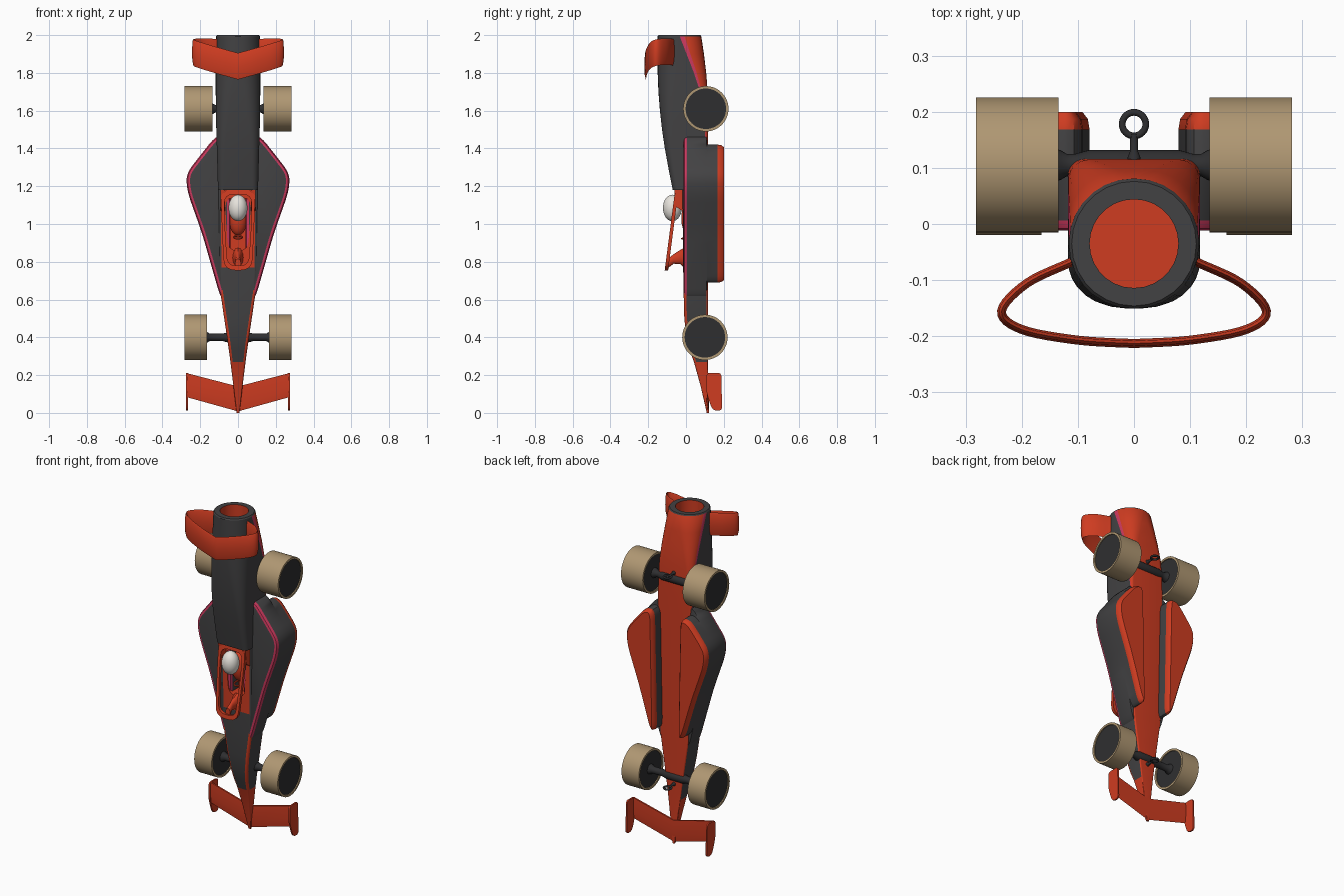
import bpy, bmesh
from math import sin, cos, pi, radians
from mathutils import Vector

if "Cube" in bpy.data.objects:
    bpy.data.objects.remove(bpy.data.objects["Cube"])


def material(name, rgb):
    m = bpy.data.materials.new(name)
    m.diffuse_color = (*rgb, 1)
    m.use_nodes = True
    m.node_tree.nodes["Principled BSDF"].inputs["Base Color"].default_value = m.diffuse_color
    return m


RED = material("red", (0.62, 0.045, 0.015))
GREY = material("charcoal", (0.055, 0.054, 0.056))
PINK = material("pink", (0.6, 0.04, 0.11))
TAN = material("tan", (0.43, 0.31, 0.17))
BLACK = material("black", (0.028, 0.028, 0.03))
WHITE = material("white", (0.8, 0.77, 0.72))
BODY = [GREY, RED, PINK]


def loft(name, loops, mats, pick=None, ring=False):
    """Skin equal-length loops; cap both ends, or join last to first."""
    bm = bmesh.new()
    rows = [[bm.verts.new(p) for p in lp] for lp in loops]
    n, k = len(loops[0]), len(loops)
    for j in range(k if ring else k - 1):
        for i in range(n):
            a, b = rows[j], rows[(j + 1) % k]
            f = bm.faces.new((a[i], a[(i + 1) % n], b[(i + 1) % n], b[i]))
            f.material_index = pick(i, j) if pick else 0
    if not ring:
        for row, j in ((rows[0], 0), (rows[-1], k - 2)):
            bm.faces.new(row).material_index = pick(-1, j) if pick else 0
    bmesh.ops.recalc_face_normals(bm, faces=bm.faces)
    me = bpy.data.meshes.new(name)
    bm.to_mesh(me)
    bm.free()
    for m in mats:
        me.materials.append(m)
    ob = bpy.data.objects.new(name, me)
    bpy.context.collection.objects.link(ob)
    return ob


def lathe(name, prof, at, axis, mat, ring=False, n=48):
    """Revolve (offset, radius) pairs round the x or y axis through 'at'."""
    loops = []
    for t, r in prof:
        c = [(r * cos(2 * pi * i / n), r * sin(2 * pi * i / n)) for i in range(n)]
        loops.append([Vector(at) + Vector((t, a, b) if axis == 'x' else (a, t, b)) for a, b in c])
    return loft(name, loops, [mat], ring=ring)


def rounded(pts, r, n=5):
    """Round every corner of a polygon."""
    out, pts = [], [Vector(p) for p in pts]
    for i, p in enumerate(pts):
        e = []
        for q in (pts[i - 1], pts[(i + 1) % len(pts)]):
            d = q - p
            e.append(p + d.normalized() * min(r, 0.45 * d.length))
        for s in range(n):
            t = s / (n - 1)
            out.append(e[0] * (1 - t) ** 2 + p * 2 * t * (1 - t) + e[1] * t * t)
    return out


def inset(poly, d):
    n = len(poly)
    area = sum(poly[i - 1].cross(poly[i]) for i in range(n))
    s = d if area > 0 else -d
    res = []
    for i in range(n):
        t = (poly[(i + 1) % n] - poly[i - 1]).normalized()
        res.append(poly[i] + Vector((-t.y, t.x)) * s)
    return res


# Main body: rounded-rectangle sections turning into a round tail
M = 8


def section(z, w, y0, y1, rt, rb):
    out = []
    for k, (sx, r) in enumerate(((1, rt), (1, rb), (-1, rb), (-1, rt))):
        cy = y0 + r if k in (0, 3) else y1 - r
        for i in range(M):
            a = (k - 1 + i / (M - 1)) * pi / 2
            out.append((sx * (w - r) + r * cos(a), cy + r * sin(a), z))
    return out


secs = [(0, .008, .11, .122, .003, .003), (.14, .024, .078, .118, .008, .004),
        (.27, .04, .042, .116, .012, .005), (.33, .048, .02, .116, .013, .006),
        (.4, .058, .002, .116, .014, .006), (.5, .073, -.009, .116, .014, .008),
        (.65, .095, -.013, .116, .014, .008), (.77, .1, -.015, .116, .013, .008),
        (1.179, .106, -.018, .116, .013, .01), (1.18, .106, -.07, .116, .03, .01),
        (1.29, .109, -.092, .116, .036, .01), (1.4, .112, -.112, .116, .042, .012),
        (1.5, .115, -.127, .116, .055, .016), (1.6, .117, -.138, .116, .07, .025),
        (1.7, .118, -.146, .115, .085, .04), (1.8, .118, -.15, .107, .1, .065),
        (1.9, .117, -.151, .095, .108, .092), (1.993, .116, -.151, .081, .115, .114),
        (2, .111, -.146, .076, .11, .11), (2, .079, -.114, .044, .0785, .0785),
        (1.88, .079, -.114, .044, .0785, .0785)]


def body_colour(i, j):
    z, k, edge = secs[j][0], i // M, i % M == M - 1
    if i < 0 or z < .27 or j == 8 or j >= 19:
        return 1
    if j >= 17:
        return 0
    if k == 1 and edge:
        return 1
    if k in (1, 2) and not edge:
        return 2 if z >= 1.4 and i in (M, 3 * M - 2) else 1
    if k == 3 and edge:
        return 1 if .77 <= z < 1.179 else 0
    if k in (0, 3) and not edge and z < .65:
        return 1
    return 0


body = loft("car_body", [section(*s) for s in secs], BODY, body_colour)

# Cockpit opening cut into the body
hole = rounded([(-.064, 1.14), (.064, 1.14), (.066, 1.05), (.052, .86), (-.052, .86), (-.066, 1.05)], .05)
cutter = loft("cockpit_cutter", [[(p.x, y, p.y) for p in hole] for y in (-.06, .06)], BODY, lambda i, j: 1)
mod = body.modifiers.new("cockpit", 'BOOLEAN')
mod.operation, mod.object, mod.solver = 'DIFFERENCE', cutter, 'EXACT'
bpy.context.view_layer.objects.active = body
body.select_set(True)
bpy.ops.object.modifier_apply(modifier=mod.name)
bpy.data.objects.remove(cutter)

# Cockpit guard ring, its strut and side panels
outer = rounded([(-.092, 1.185), (.092, 1.185), (.086, 1.0), (.074, .755), (-.074, .755), (-.086, 1.0)], .06)
inner = rounded([(-.072, 1.155), (.072, 1.155), (.07, 1.0), (.056, .78), (-.056, .78), (-.07, 1.0)], .045)
ring = [[(p.x, -.112 + (p.y - .76) * .13 + dy, p.y) for p in lp]
        for lp, dy in ((outer, 0), (inner, 0), (inner, .018), (outer, .018))]
loft("cockpit_guard", ring, [RED], ring=True)
strut = [(-.005, .82, .034, .055), (-.03, .825, .02, .038), (-.065, .815, .012, .025), (-.098, .79, .016, .025)]
loft("guard_strut", [[(w * cos(a), y, z + h * sin(a)) for a in (i * pi / 8 for i in range(16))]
                     for y, z, w, h in strut], [RED])
for s in (-1, 1):
    side = [(-.005, 1.06), (-.05, 1.09), (-.062, 1.184), (-.005, 1.184)]
    loft("cockpit_side", [[(s * x, y, z) for y, z in side] for x in (.07, .092)], [RED])

# Driver and steering wheel
for name, loc, scl, mat in (("driver_helmet", (0, -.072, 1.085), (.05, .05, .07), WHITE),
                            ("driver_torso", (0, .02, 1.03), (.05, .045, .09), RED)):
    bpy.ops.mesh.primitive_uv_sphere_add(segments=32, ring_count=20, radius=1, location=loc)
    ob = bpy.context.object
    ob.name, ob.scale = name, scl
    ob.data.materials.append(mat)
bpy.ops.mesh.primitive_torus_add(major_radius=.022, minor_radius=.005, location=(0, .0, .93),
                                 major_segments=24, minor_segments=8, rotation=(radians(20), 0, 0))
bpy.context.object.name = "steering_wheel"
bpy.context.object.data.materials.append(RED)

# Side pods: wide upper outline, shorter lower outline hanging below the floor
mid = [(.19, .95), (.268, 1.17), (.275, 1.265), (.21, 1.35)]
up = rounded([(.04, .6), (.09, .6)] + mid + [(.115, 1.47), (.04, 1.47)], .06)
low = rounded([(.078, .69), (.112, .69)] + mid + [(.15, 1.42), (.092, 1.42)], .06)
levels = [(-.012, inset(up, .018)), (-.008, inset(up, .006)), (.006, up), (.108, up), (.112, low),
          (.168, low), (.187, inset(low, .003)), (.2, inset(low, .013))]
for s in (-1, 1):
    loft("side_pod", [[(s * p.x, y, p.y) for p in lp] for y, lp in levels], BODY,
         lambda i, j: (0 if j == 0 else 1) if i < 0 else 2 if j < 2 else 0 if j < 5 else 1)

# Front wing and end plates
loft("front_wing", [[(x, y, lo + .003), (x, y - .007, lo + .05), (x, y - .005, hi), (x, y + .005, hi), (x, y + .006, lo + .05)]
                    for x, y, lo, hi in ((-.27, .122, .08, .21), (0, .116, .005, .14), (.27, .122, .08, .21))], [RED])
plate = rounded([(.108, .21), (.187, .212), (.191, .012), (.148, .012), (.132, .035), (.108, .11)], .02)
for s in (-1, 1):
    loft("front_wing_end_plate", [[(s * x, p.x, p.y) for p in plate] for x in (.266, .275)], [RED])

# Rear wing: ribbon looping over the tail
key = [Vector(p) for p in ((.08, -.05, 1.84), (.11, -.067, 1.84), (.19, -.105, 1.842), (.236, -.155, 1.838),
                           (.2, -.188, 1.823), (.1, -.207, 1.793), (0, -.213, 1.765))]
path = []
for i in range(len(key) - 1):
    a, b, c, d = key[max(i - 1, 0)], key[i], key[i + 1], key[min(i + 2, len(key) - 1)]
    for t in (s / 6 for s in range(6)):
        path.append(b + (c - a) * .5 * t + (a * 2 - b * 5 + c * 4 - d) * .5 * t * t
                    + (b * 3 - a - c * 3 + d) * .5 * t ** 3)
path.append(key[-1])
path += [Vector((-p.x, p.y, p.z)) for p in reversed(path[:-1])]
ribs = []
for i, p in enumerate(path):
    t = path[min(i + 1, len(path) - 1)] - path[max(i - 1, 0)]
    nrm = Vector((t.y, -t.x, 0)).normalized() * .008
    ribs.append([p + nrm * f + Vector((0, 0, z)) for f, z in
                 ((0, 0), (.7, .025), (1, .07), (.6, .13), (0, .14), (-.6, .13), (-1, .07), (-.7, .025))])
loft("rear_wing", ribs, [RED])

# Wheels, axles and guide eyelets
for end, z, y, x0, x1, neck in (("front", .4, .1, .165, .282, .075), ("rear", 1.61, .105, .135, .282, .1)):
    for s in (-1, 1):
        lathe(end + "_tyre", [(s * x0, .107), (s * x0, .12), (s * x1, .12), (s * x1, .107)],
              (0, y, z), 'x', TAN, ring=True)
        lathe(end + "_wheel_hub", [(s * (x0 + .006), .108), (s * (x1 - .006), .108)], (0, y, z), 'x', BLACK)
    half = [(x0 + .01, .032), (x0 - .005, .026), (x0 - .015, .02), (neck + .005, .02), (neck - .02, .027)]
    lathe(end + "_axle", [(-t, r) for t, r in half] + [(t, r) for t, r in reversed(half)],
          (0, y, z), 'x', BLACK, n=24)
for z in (.36, 1.65):
    lathe("eyelet_post", [(.1, .014), (.12, .011), (.13, .007), (.16, .007)], (0, 0, z), 'y', BLACK, n=16)
    bpy.ops.mesh.primitive_torus_add(major_radius=.021, minor_radius=.006, location=(0, .178, z),
                                     major_segments=32, minor_segments=12)
    bpy.context.object.name = "eyelet_ring"
    bpy.context.object.data.materials.append(BLACK)

# Smooth shading with crisp edges
bpy.ops.object.select_all(action='SELECT')
bpy.context.view_layer.objects.active = body
bpy.ops.object.shade_smooth_by_angle(angle=radians(32))
